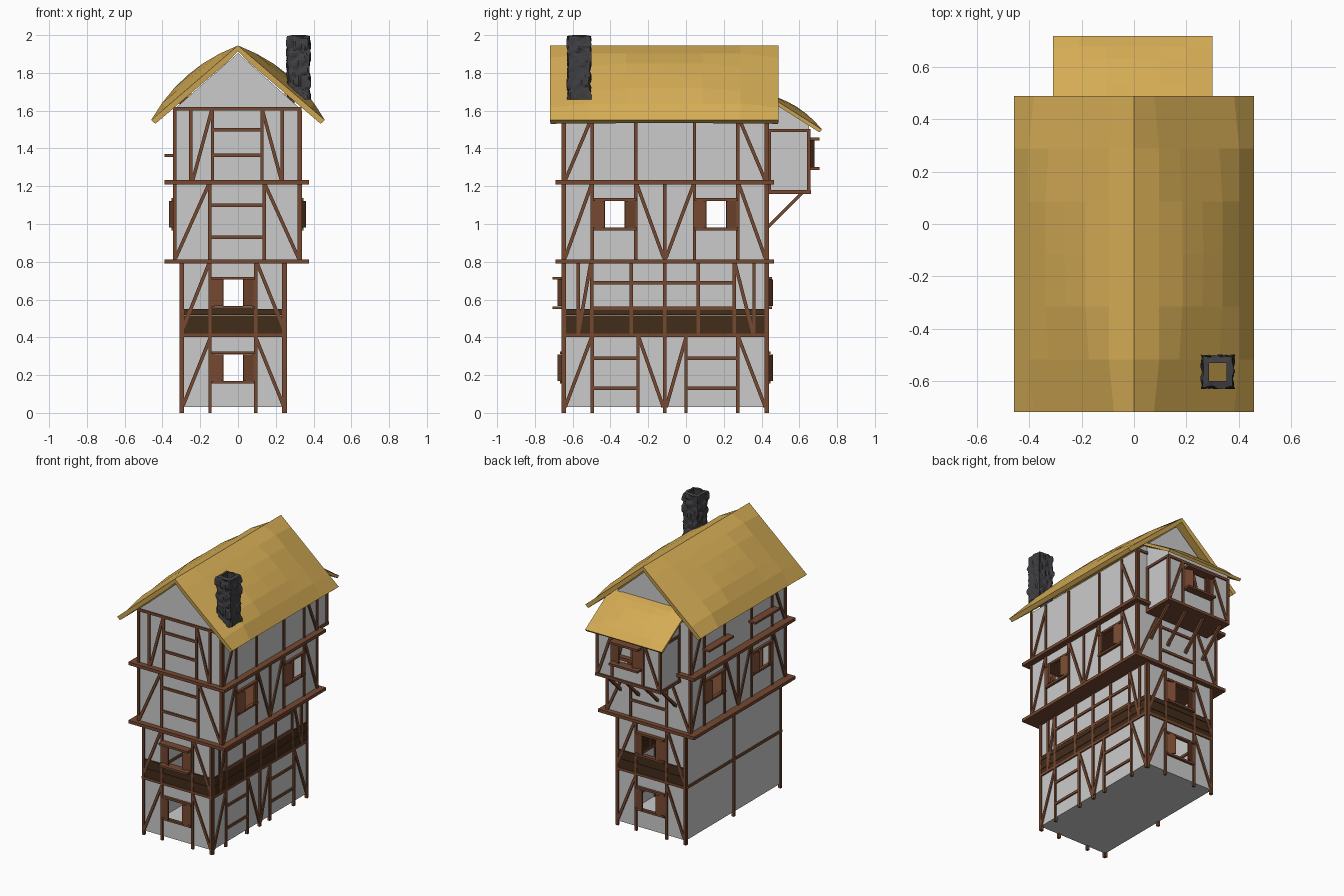
import bpy, bmesh, math
from mathutils import Vector, Matrix, noise

if "Cube" in bpy.data.objects:
    bpy.data.objects.remove(bpy.data.objects["Cube"])

def material(name, c):
    m = bpy.data.materials.new(name)
    m.diffuse_color = (*c, 1)
    m.use_nodes = True
    m.node_tree.nodes["Principled BSDF"].inputs["Base Color"].default_value = m.diffuse_color
    return m

WOOD = material("wood", (0.18, 0.065, 0.03))
DARK = material("dark_planks", (0.055, 0.025, 0.01))
THATCH = material("thatch", (0.66, 0.41, 0.09))
STONE = material("stone", (0.05, 0.05, 0.055))

def finish(bm, name, mat=None):
    me = bpy.data.meshes.new(name)
    bm.to_mesh(me)
    bm.free()
    ob = bpy.data.objects.new(name, me)
    bpy.context.collection.objects.link(ob)
    if mat:
        me.materials.append(mat)
    return ob

def beam(bm, p, q, n, w=0.018, depth=0.018):
    p, q, n = Vector(p), Vector(q), Vector(n)
    d = q - p
    z = d.normalized()
    y = z.cross(n)
    m = Matrix((n * depth, y * w, d)).transposed().to_4x4()
    m.translation = (p + q) / 2
    bmesh.ops.create_cube(bm, size=1, matrix=m)

def box(bm, x0, x1, y0, y1, z0, z1):
    beam(bm, ((x0 + x1) / 2, (y0 + y1) / 2, z0), ((x0 + x1) / 2, (y0 + y1) / 2, z1),
         (1, 0, 0), y1 - y0, x1 - x0)

class Face:
    """A wall plane: u runs along the wall, z is up, o is outward."""
    def __init__(self, side, at):
        self.side, self.at = side, at
        self.n = Vector({'front': (0, -1, 0), 'back': (0, 1, 0),
                         'right': (1, 0, 0), 'left': (-1, 0, 0)}[side])
    def p(self, u, z, o=0):
        b = (u, self.at, z) if self.side in ('front', 'back') else (self.at, u, z)
        return Vector(b) + self.n * o

def wall(name, f, u0, u1, z0, z1, holes=(), extra=None):
    hu, hz = 0.10, 0.07
    us = sorted({u0, u1, *(h[0] + s * hu for h in holes for s in (-1, 1))})
    zs = sorted({z0, z1, *(h[1] + s * hz for h in holes for s in (-1, 1))})
    bm = bmesh.new()
    polys = [extra] if extra else []
    for a, b in zip(us, us[1:]):
        for c, d in zip(zs, zs[1:]):
            if not any(abs((a + b) / 2 - h[0]) < hu and abs((c + d) / 2 - h[1]) < hz for h in holes):
                polys.append([(a, c), (b, c), (b, d), (a, d)])
    for poly in polys:
        pts = [f.p(*v) for v in poly]
        if f.side in ('back', 'left'):
            pts.reverse()
        bm.faces.new([bm.verts.new(v) for v in pts])
    bmesh.ops.remove_doubles(bm, verts=bm.verts, dist=1e-5)
    finish(bm, name)

def timbers(name, f, segs):
    bm = bmesh.new()
    for a, b, c, d in segs:
        beam(bm, f.p(a, b), f.p(c, d), f.n)
    finish(bm, name, WOOD)

def posts(us, z0, z1):
    return [(u, z0, u, z1) for u in us]

def rungs(zs, u0, u1):
    return [(u0, z, u1, z) for z in zs]

def window(name, f, u, z, out=0.012):
    bm = bmesh.new()
    for s in (-1, 1):
        # sill and lintel, jambs, shutters left ajar
        o = out / 2
        beam(bm, f.p(u - 0.115, z + s * 0.078, o), f.p(u + 0.115, z + s * 0.078, o), f.n, 0.015, out + 0.012)
        beam(bm, f.p(u + s * 0.107, z - 0.078), f.p(u + s * 0.107, z + 0.078), f.n, 0.014, 0.02)
        hinge, tip = f.p(u + s * 0.105, z, 0.006), f.p(u + s * 0.053, z, 0.027)
        d = tip - hinge
        nn = d.cross(Vector((0, 0, 1))).normalized()
        mid = (hinge + tip) / 2
        h = Vector((0, 0, 0.07))
        beam(bm, mid - h, mid + h, nn, d.length, 0.008)
    finish(bm, name, WOOD)

Y0, Y1 = -0.65, 0.43

# front and back walls with their framing
for side, y in (('front', Y0), ('back', Y1)):
    f = Face(side, y)
    wall(side + "_lower_wall", f, -0.30, 0.25, 0.03, 0.80, [(-0.025, 0.24), (-0.025, 0.635)])
    wall(side + "_upper_wall", f, -0.335, 0.33, 0.80, 1.61, (), [(-0.335, 1.61), (0.33, 1.61), (0, 1.905)])
    t = posts((-0.295, -0.148, 0.095, 0.243), 0, 0.80) + rungs((0.41,), -0.305, 0.255)
    for b in (0.0, 0.41):
        t += [(-0.29, b + 0.04, -0.15, b + 0.39), (0.24, b + 0.04, 0.098, b + 0.39)]
    t += posts((-0.335, 0.325), 0.8, 1.61) + posts((-0.15, 0.138), 0.8, 1.22)
    t += rungs((0.93, 1.10), -0.15, 0.138) + [(-0.33, 0.82, -0.155, 1.21), (0.32, 0.82, 0.143, 1.21)]
    t += posts((-0.25, -0.135, 0.127, 0.235), 1.22, 1.61) + rungs((1.365, 1.50), -0.135, 0.127)
    t += rungs((1.61,), -0.345, 0.335) + [(-0.24, 1.23, -0.14, 1.60), (0.23, 1.23, 0.13, 1.60)]
    timbers(side + "_timbers", f, t)
    window(side + "_ground_window", f, -0.025, 0.24)
    window(side + "_first_floor_window", f, -0.025, 0.635, 0.05 if side == 'front' else 0.02)

# long side walls
for side, xl, xu in (('right', 0.25, 0.33), ('left', -0.30, -0.335)):
    lo, up = Face(side, xl), Face(side, xu)
    wins = [(-0.377, 1.052), (0.16, 1.052)]
    wall(side + "_lower_wall", lo, Y0, Y1, 0.03, 0.80)
    wall(side + "_upper_wall", up, Y0, Y1, 0.80, 1.61, wins)
    t = posts((-0.645, -0.112, 0.425), 0, 0.80) + rungs((0.41,), -0.655, 0.435)
    if side == 'right':
        t += posts((-0.497, -0.254, 0.0, 0.275), 0, 0.41)
        t += rungs((0.29, 0.13), -0.497, -0.254) + rungs((0.29, 0.13), 0, 0.275)
        t += [(-0.64, 0.03, -0.5, 0.4), (-0.25, 0.4, -0.12, 0.03), (-0.105, 0.03, 0, 0.4), (0.278, 0.4, 0.42, 0.03)]
        t += posts((-0.57, -0.5, -0.29, 0.065, 0.255, 0.36), 0.41, 0.80) + rungs((0.69, 0.555), -0.5, 0.255)
        t += [(-0.57, 0.42, -0.505, 0.79), (0.355, 0.42, 0.26, 0.79)]
    timbers(side + "_lower_timbers", lo, t)
    t = posts((-0.645, -0.497, -0.265, 0.045, 0.275, 0.425), 0.80, 1.60) + posts((-0.112,), 0.80, 1.22)
    t += [(-0.64, 0.82, -0.5, 1.21), (-0.26, 1.21, -0.118, 0.82), (-0.106, 0.82, 0.04, 1.21), (0.28, 1.21, 0.42, 0.82)]
    t += [(-0.64, 1.23, -0.5, 1.56), (0.28, 1.56, 0.42, 1.23)]
    timbers(side + "_upper_timbers", up, t)
    for i, (u, z) in enumerate(wins):
        window(f"{side}_window_{i + 1}", up, u, z)

# small shelves on the left side
bm = bmesh.new()
for y in (-0.375, 0.15):
    box(bm, -0.39, -0.33, y - 0.14, y + 0.14, 1.355, 1.37)
finish(bm, "left_shelves", WOOD)

# ground floor base and jettied floor slabs
bm = bmesh.new()
box(bm, -0.30, 0.25, Y0, Y1, 0.03, 0.04)
finish(bm, "base_floor")
bm = bmesh.new()
for z in (0.80, 1.22):
    box(bm, -0.39, 0.375, -0.69, 0.465, z - 0.01, z + 0.012)
finish(bm, "floor_slabs", WOOD)

# dark plank band on front, right and back
bm = bmesh.new()
for i in range(4):
    z0, z1 = 0.42 + i * 0.0325, 0.4515 + i * 0.0325
    o = 0.006 + 0.002 * (i % 2)
    box(bm, -0.295, 0.245, Y0 - o, Y0 + 0.004, z0, z1)
    box(bm, -0.295, 0.245, Y1 - 0.004, Y1 + o, z0, z1)
    box(bm, 0.246, 0.25 + o, Y0, Y1, z0, z1)
finish(bm, "plank_band", DARK)

# rear bay
BX, BY = 0.25, 0.65
bf = Face('back', BY)
wall("bay_back_wall", bf, -BX, BX, 1.17, 1.53, [(0.008, 1.372)])
t = posts((-BX, -0.115, 0.13, BX), 1.17, 1.50) + rungs((1.495,), -BX - 0.01, BX + 0.01)
t += [(-0.24, 1.19, -0.12, 1.49), (0.24, 1.19, 0.135, 1.49)]
timbers("bay_back_timbers", bf, t)
window("bay_window", bf, 0.008, 1.372, 0.05)
for side, x in (('right', BX), ('left', -BX)):
    f = Face(side, x)
    bm = bmesh.new()
    pts = [f.p(*v) for v in ((Y1, 1.17), (BY, 1.17), (BY, 1.53), (Y1, 1.66))]
    bm.faces.new([bm.verts.new(v) for v in (pts if side == 'right' else pts[::-1])])
    finish(bm, f"bay_{side}_wall")
    timbers(f"bay_{side}_timbers", f, [(Y1, 1.495, BY, 1.495), (Y1 + 0.01, 1.17, Y1 + 0.01, 1.5)])
bm = bmesh.new()
box(bm, -BX - 0.01, BX + 0.01, Y1, BY + 0.012, 1.16, 1.18)
for x in (-0.22, -0.075, 0.075, 0.22):
    beam(bm, (x, 0.43, 0.98), (x, 0.62, 1.17), (1, 0, 0))
finish(bm, "bay_floor_and_braces", WOOD)

# thatch sheets swelling towards the middle
def sheet(bm, a, b, c, d, nu, nv, bulge):
    a, b, c, d = map(Vector, (a, b, c, d))
    n = (b - a).cross(d - a).normalized()
    g = []
    for i in range(nu + 1):
        row = []
        for j in range(nv + 1):
            u, v = i / nu, j / nv
            m = 2 * min(u, 1 - u, v, 1 - v)
            p = (a.lerp(b, u)).lerp(d.lerp(c, u), v)
            row.append(bm.verts.new(p + n * bulge * (1 - (1 - m) ** 2)))
        g.append(row)
    for i in range(nu):
        for j in range(nv):
            bm.faces.new((g[i][j], g[i + 1][j], g[i + 1][j + 1], g[i][j + 1]))

def thatch(bm, name, t):
    bmesh.ops.remove_doubles(bm, verts=bm.verts, dist=1e-5)
    ob = finish(bm, name, THATCH)
    s = ob.modifiers.new("thickness", 'SOLIDIFY')
    s.thickness, s.offset = t, -1

bm = bmesh.new()
F, B, E, R = -0.72, 0.49, 1.55, 1.945
sheet(bm, (0.46, F, E), (0.46, B, E), (0, B, R), (0, F, R), 6, 6, 0.055)
sheet(bm, (-0.46, B, E), (-0.46, F, E), (0, F, R), (0, B, R), 6, 6, 0.055)
thatch(bm, "main_roof", 0.03)
bm = bmesh.new()
sheet(bm, (0.30, 0.72, 1.50), (-0.31, 0.72, 1.50), (-0.31, 0.42, 1.69), (0.30, 0.42, 1.69), 6, 6, 0.03)
thatch(bm, "bay_roof", 0.02)

# rubble chimney: hollow square stack with stone-shaped relief
bm = bmesh.new()
cx, cy, N, H = 0.321, -0.566, 8, 26
def square(r):
    c = [(-r, -r), (r, -r), (r, r), (-r, r)]
    return [(c[k][0] + (c[(k + 1) % 4][0] - c[k][0]) * i / N,
             c[k][1] + (c[(k + 1) % 4][1] - c[k][1]) * i / N) for k in range(4) for i in range(N)]
def relief(x, y, z):
    dist = noise.voronoi(Vector((x * 22, y * 22, z * 15)))[0]
    return 1 + 0.22 * min(1, (dist[1] - dist[0]) * 2.2)
rings = []
for k in range(H + 1):
    z = 1.66 + 0.335 * k / H
    rings.append([bm.verts.new((cx + x * s, cy + y * s, z))
                  for x, y in square(0.054) for s in [relief(x, y, z)]])
for z in (2.0, 1.66):
    rings.append([bm.verts.new((cx + x, cy + y, z)) for x, y in square(0.034)])
for lo, hi in zip(rings, rings[1:]):
    for i in range(4 * N):
        j = (i + 1) % (4 * N)
        bm.faces.new((lo[i], lo[j], hi[j], hi[i]))
finish(bm, "chimney", STONE)
